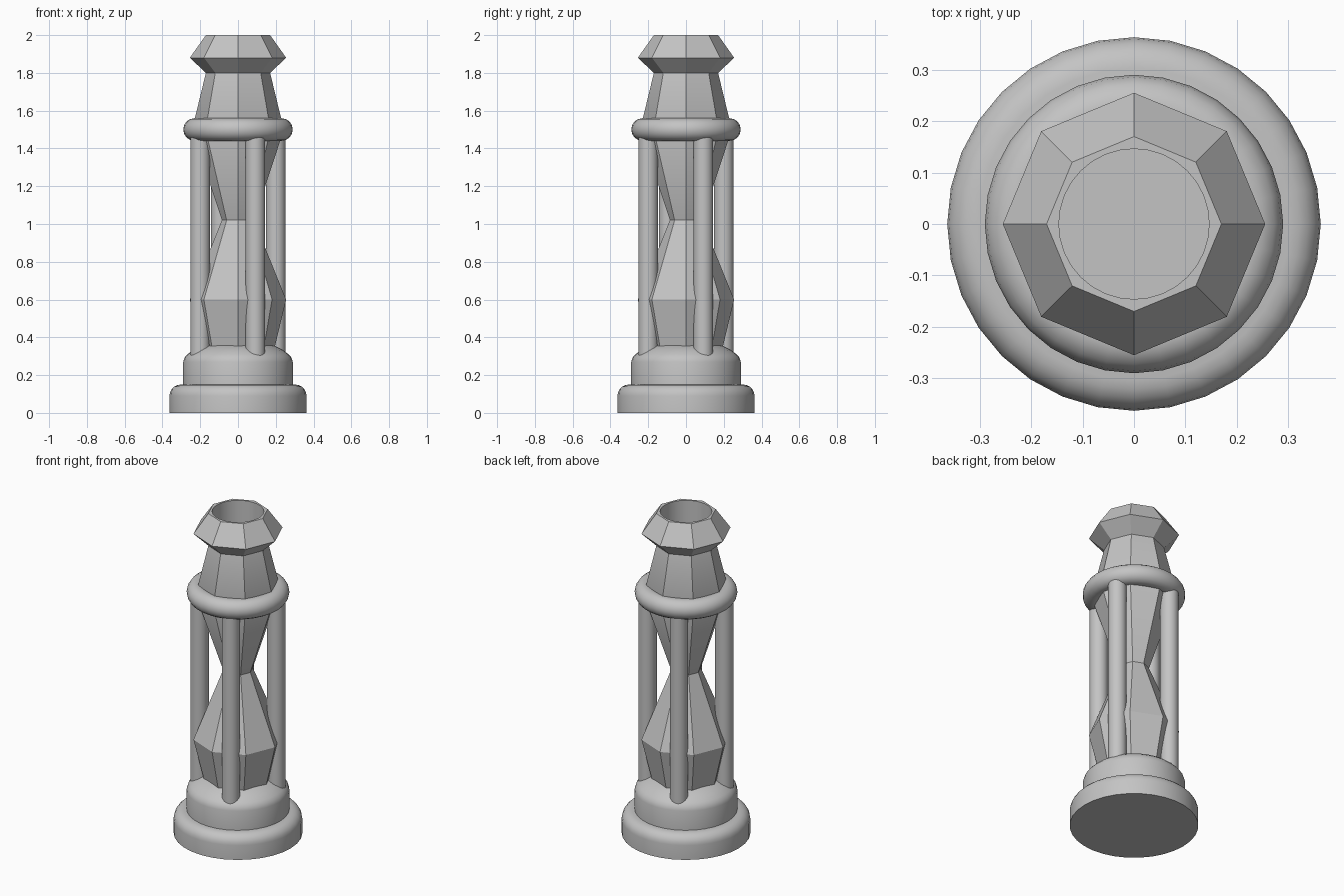
import bpy, bmesh, math

cube = bpy.data.objects.get("Cube")
if cube:
    bpy.data.objects.remove(cube, do_unlink=True)

stone = bpy.data.materials.new("plain grey")
stone.use_nodes = True
GREY = (0.55, 0.55, 0.55, 1)
stone.diffuse_color = GREY
stone.node_tree.nodes["Principled BSDF"].inputs["Base Color"].default_value = GREY


def finish(obj, name):
    """Name, colour and shade a part, keeping its hard edges."""
    obj.name = obj.data.name = name
    obj.data.materials.clear()
    obj.data.materials.append(stone)
    bpy.ops.object.select_all(action="DESELECT")
    obj.select_set(True)
    bpy.context.view_layer.objects.active = obj
    bpy.ops.object.shade_smooth_by_angle(angle=math.radians(30))
    return obj


def lathe(name, profile, sides):
    """Turn a (radius, height) profile about z and cap both ends."""
    bm = bmesh.new()
    rings = []
    for r, z in profile:
        turns = [2 * math.pi * i / sides for i in range(sides)]
        rings.append([bm.verts.new((r * math.cos(a), r * math.sin(a), z)) for a in turns])
    for low, high in zip(rings, rings[1:]):
        for i in range(sides):
            j = (i + 1) % sides
            bm.faces.new((low[i], low[j], high[j], high[i]))
    bm.faces.new(rings[0][::-1])
    bm.faces.new(rings[-1])
    mesh = bpy.data.meshes.new(name)
    bm.to_mesh(mesh)
    bm.free()
    obj = bpy.data.objects.new(name, mesh)
    bpy.context.collection.objects.link(obj)
    return obj


def rounded(radius, top, bevel, steps=5):
    """Quarter-round corner points ending at the top."""
    arc = [math.pi / 2 * i / steps for i in range(steps + 1)]
    return [(radius - bevel + bevel * math.cos(a), top - bevel + bevel * math.sin(a)) for a in arc]


# Stepped round base
finish(lathe("lower_base", [(0.363, 0)] + rounded(0.363, 0.15, 0.06), 32), "lower_base")
dome = [(0.29, 0.14), (0.29, 0.27), (0.283, 0.293), (0.268, 0.31),
        (0.24, 0.332), (0.2, 0.352), (0.14, 0.37)]
finish(lathe("upper_base", dome, 32), "upper_base")

# Faceted eight-sided core, from waisted body to flared mouth
core = lathe("faceted_core", [(0.183, 0.3), (0.255, 0.6), (0.085, 1.02), (0.243, 1.5),
                              (0.17, 1.8), (0.255, 1.88), (0.17, 2)], 8)

# Round socket bored into the top
bore = lathe("socket_cutter", [(0.146, 1.52), (0.146, 2.1)], 32)
bore.hide_render = True
cut = core.modifiers.new("socket", "BOOLEAN")
cut.operation = "DIFFERENCE"
cut.solver = "EXACT"
cut.object = bore
bpy.context.view_layer.objects.active = core
bpy.ops.object.modifier_apply(modifier=cut.name)
bpy.data.objects.remove(bore, do_unlink=True)
finish(core, "faceted_core")

# Collar ring
bpy.ops.mesh.primitive_torus_add(major_segments=32, minor_segments=16, major_radius=0.23,
                                 minor_radius=0.06, location=(0, 0, 1.5))
finish(bpy.context.object, "collar_ring")

# Four pillars, turned a little off the axes
for k in range(4):
    a = math.radians(24.7 + 90 * k)
    bpy.ops.mesh.primitive_cylinder_add(vertices=24, radius=0.052, depth=1.25,
                                        location=(0.22 * math.cos(a), 0.22 * math.sin(a), 0.875))
    finish(bpy.context.object, f"pillar_{k + 1}")
